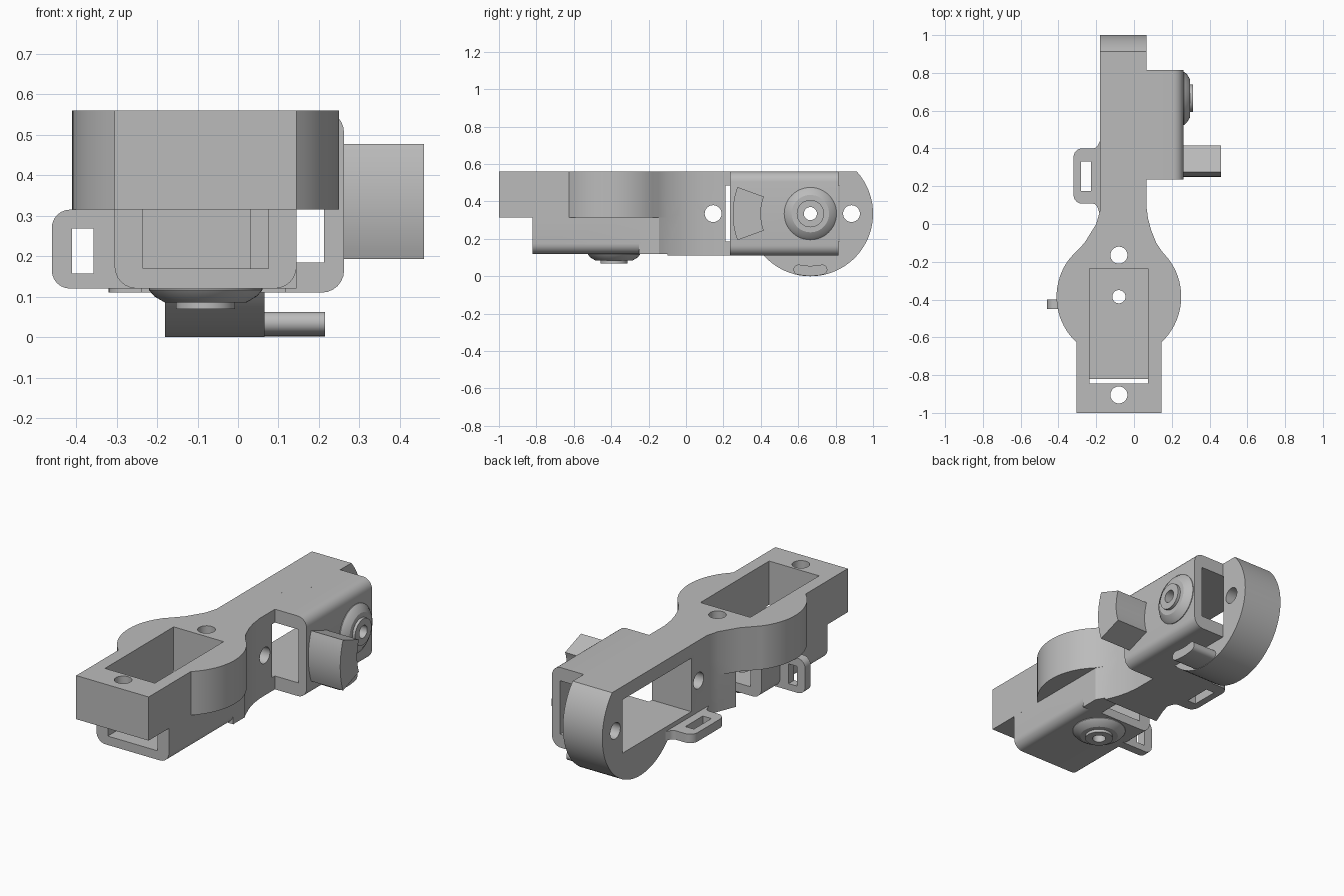
import bpy, bmesh
from math import sin, cos, tan, pi, radians
from mathutils import Vector

if "Cube" in bpy.data.objects:
    bpy.data.objects.remove(bpy.data.objects["Cube"], do_unlink=True)

GREY = (0.5, 0.5, 0.5, 1)
grey = bpy.data.materials.new("light grey plastic")
grey.use_nodes = True
grey.diffuse_color = GREY
grey.node_tree.nodes["Principled BSDF"].inputs["Base Color"].default_value = GREY

# Map profile (u, v) and extrusion w to x, y, z
AXES = {
    "x": lambda u, v, w: (w, u, v),
    "y": lambda u, v, w: (u, w, v),
    "z": lambda u, v, w: (u, v, w),
}


def finish(name, bm):
    bmesh.ops.recalc_face_normals(bm, faces=bm.faces)
    mesh = bpy.data.meshes.new(name)
    bm.to_mesh(mesh)
    bm.free()
    mesh.materials.append(grey)
    obj = bpy.data.objects.new(name, mesh)
    bpy.context.collection.objects.link(obj)
    return obj


def prism(name, points, axis, start, end):
    bm = bmesh.new()
    rings = [[bm.verts.new(AXES[axis](u, v, w)) for u, v in points] for w in (start, end)]
    bm.faces.new(rings[0])
    bm.faces.new(rings[1])
    n = len(points)
    for i in range(n):
        j = (i + 1) % n
        bm.faces.new((rings[0][i], rings[0][j], rings[1][j], rings[1][i]))
    return finish(name, bm)


def rect(u0, u1, v0, v1):
    return [(u0, v0), (u1, v0), (u1, v1), (u0, v1)]


def arc(cu, cv, r, a0, a1, steps):
    angles = [radians(a0 + (a1 - a0) * i / steps) for i in range(steps + 1)]
    return [(cu + r * cos(a), cv + r * sin(a)) for a in angles]


def circle(cu, cv, r):
    return arc(cu, cv, r, 0, 352.5, 47)


def rounded(corners, steps=6):
    """Round each (u, v, radius) corner of a polygon."""
    out = []
    for i, (u, v, r) in enumerate(corners):
        p = Vector((u, v))
        if not r:
            out.append((u, v))
            continue
        a = (Vector(corners[i - 1][:2]) - p).normalized()
        b = (Vector(corners[(i + 1) % len(corners)][:2]) - p).normalized()
        half = a.angle(b) / 2
        centre = p + (a + b).normalized() * (r / sin(half))
        start = p + a * (r / tan(half)) - centre
        stop = p + b * (r / tan(half)) - centre
        sweep = pi - 2 * half
        for k in range(steps + 1):
            t = sweep * k / steps
            q = centre + (start * sin(sweep - t) + stop * sin(t)) / sin(sweep)
            out.append((q.x, q.y))
    return out


def apply_boolean(target, other, operation):
    mod = target.modifiers.new("join", "BOOLEAN")
    mod.operation = operation
    mod.solver = "EXACT"
    mod.object = other
    deps = bpy.context.evaluated_depsgraph_get()
    mesh = bpy.data.meshes.new_from_object(target.evaluated_get(deps))
    target.modifiers.clear()
    target.data = mesh
    bpy.data.objects.remove(other, do_unlink=True)


def smooth(obj):
    obj.data.shade_smooth()
    obj.data.set_sharp_from_angle(angle=radians(30))


# Shared centres: first motor axis (x, y) and second motor axis (y, z)
CX, CY = -0.08, -0.385
DY, DZ = 0.665, 0.335

# Upper plate: square end, round middle, narrow neck
right_neck = [(0.148, -0.145), (0.118, -0.1), (0.09, -0.03), (0.074, 0.03), (0.065, 0.1)]
left_neck = [(-0.18, 0.07), (-0.2, 0.0), (-0.262, -0.1)]
outline = ([(-0.305, -1), (0.145, -1)]
           + arc(CX, CY, 0.33, -47, 38, 18)
           + right_neck + [(0.065, DY), (-0.18, DY)] + left_neck
           + arc(CX, CY, 0.33, 142, 227, 18))
body = prism("bracket_body", outline, "z", 0.315, 0.56)

# Remaining solid parts of the bracket
solids = [
    prism("lower_box", rounded([(-0.305, 0.4, 0), (-0.305, 0.12, 0.055),
                                (0.145, 0.12, 0.055), (0.145, 0.4, 0)]), "y", -0.82, -0.235),
    prism("neck_block", [(-0.24, -0.1)] + right_neck[1:]
          + [(0.065, DY), (-0.18, DY)] + left_neck[:2], "z", 0.11, 0.4),
    prism("side_rib", [(0.03, -0.25), (0.145, -0.25), (0.145, -0.145),
                       (0.118, -0.1), (0.09, -0.03), (0.03, -0.03)], "z", 0.12, 0.4),
    prism("end_disc", arc(DY, DZ, DZ, 137.8, 402.2, 56), "x", -0.18, 0.065),
    prism("side_box", rounded([(0.0, 0.11, 0), (0.262, 0.11, 0.055),
                               (0.262, 0.56, 0.055), (0.0, 0.56, 0)]), "y", 0.235, 0.815),
]
for solid in solids:
    apply_boolean(body, solid, "UNION")

# Motor pockets, screw holes and shaft holes
cutters = [
    prism("cut", rect(-0.235, 0.075, -0.845, -0.235), "z", 0.17, 0.7),
    prism("cut", rect(0.21, 0.82, 0.185, 0.485), "x", -0.3, 0.212),
    prism("cut", circle(CX, CY, 0.035), "z", 0, 0.3),
    prism("cut", circle(DY, DZ, 0.035), "x", 0.15, 0.4),
]
for y in (-0.165, -0.905):
    cutters.append(prism("cut", circle(CX, y, 0.045), "z", 0, 0.7))
for y in (0.145, 0.885):
    cutters.append(prism("cut", circle(y, DZ, 0.045), "x", -0.3, 0.2))
for cutter in cutters:
    apply_boolean(body, cutter, "DIFFERENCE")
smooth(body)


# Domed bearing bosses with a through hole
def boss(name, axis, cu, cv, base, direction):
    profile = [(0.035, -0.01), (0.14, -0.01), (0.14, 0.004), (0.127, 0.019), (0.1, 0.035),
               (0.073, 0.035), (0.073, 0.051), (0.035, 0.051)]
    bm = bmesh.new()
    n = 48
    rings = []
    for i in range(n):
        a = 2 * pi * i / n
        rings.append([bm.verts.new(AXES[axis](cu + r * cos(a), cv + r * sin(a),
                                              base + direction * h)) for r, h in profile])
    for i in range(n):
        p, q = rings[i], rings[(i + 1) % n]
        for k in range(len(profile)):
            m = (k + 1) % len(profile)
            bm.faces.new((p[k], p[m], q[m], q[k]))
    smooth(finish(name, bm))


boss("bottom_boss", "z", CX, CY, 0.12, -1)
boss("side_boss", "x", DY, DZ, 0.262, 1)

# Strap loops with a slot
upright = prism("upright_strap_loop", rounded(
    [(-0.245, 0.12, 0), (-0.245, 0.315, 0), (-0.46, 0.315, 0.045), (-0.46, 0.12, 0.045)]),
    "y", -0.45, -0.4)
apply_boolean(upright, prism("cut", rect(-0.41, -0.357, 0.157, 0.268), "y", -0.6, -0.2), "DIFFERENCE")
smooth(upright)

flat = prism("flat_strap_loop", rounded(
    [(-0.17, 0.05, 0), (-0.18, 0.05, 0), (-0.2, 0.108, 0.03), (-0.32, 0.108, 0.045),
     (-0.32, 0.4, 0.045), (-0.2, 0.4, 0.03), (-0.18, 0.44, 0), (-0.17, 0.44, 0)]),
    "z", 0.11, 0.16)
apply_boolean(flat, prism("cut", rect(-0.28, -0.227, 0.175, 0.33), "z", 0, 0.3), "DIFFERENCE")
smooth(flat)

# Curved stop and small rounded stop around the second motor axis
sector = arc(DY, DZ, 0.415, 160, 200, 12) + arc(DY, DZ, 0.265, 200, 160, 12)
smooth(prism("curved_stop", sector, "x", 0.25, 0.46))

slot = (arc(DY, DZ, 0.333, 258, 282, 10)
        + arc(DY + 0.306 * sin(radians(12)), DZ - 0.306 * cos(radians(12)), 0.027, -60, 84, 8)
        + arc(DY, DZ, 0.279, 282, 258, 10)
        + arc(DY - 0.306 * sin(radians(12)), DZ - 0.306 * cos(radians(12)), 0.027, 96, 240, 8))
smooth(prism("small_stop", slot, "x", 0.05, 0.215))
